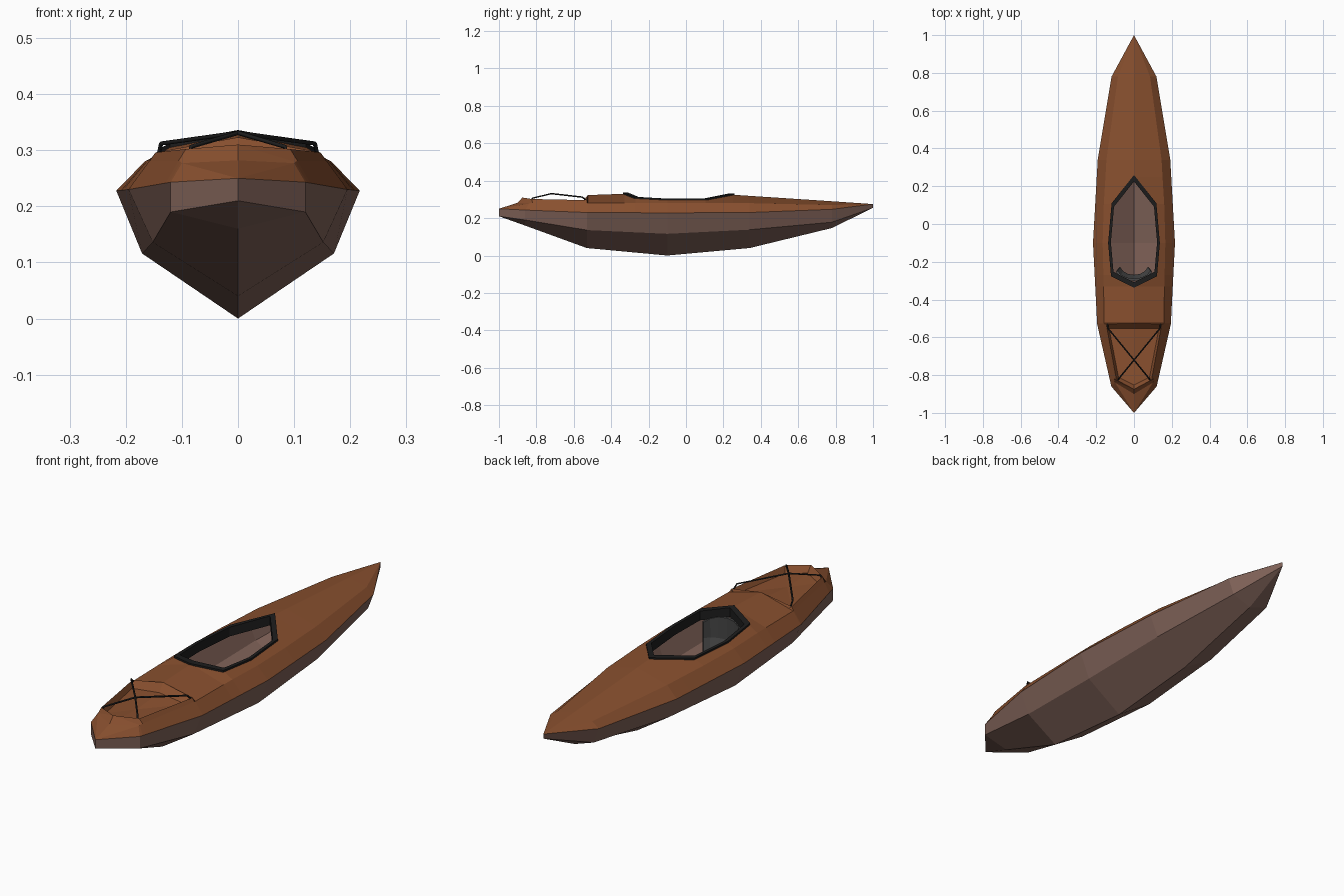
import bpy, bmesh, math
from mathutils import Vector

if "Cube" in bpy.data.objects:
    bpy.data.objects.remove(bpy.data.objects["Cube"])


def material(name, rgb):
    m = bpy.data.materials.new(name)
    m.diffuse_color = (*rgb, 1)
    m.use_nodes = True
    m.node_tree.nodes["Principled BSDF"].inputs["Base Color"].default_value = m.diffuse_color
    return m


WOOD = material("deck_brown", (0.25, 0.08, 0.028))
HULL = material("hull_mauve", (0.22, 0.125, 0.10))
BLACK = material("black", (0.012, 0.012, 0.012))
GREY = material("seat_grey", (0.06, 0.06, 0.06))


def loft(name, rows, mat, mirror=True, closed=False, thick=0):
    """Skin a list of equal-length point rows; optionally mirror across x."""
    bm = bmesh.new()
    grid = [[bm.verts.new(p) for p in r] for r in rows]
    pairs = list(zip(grid, grid[1:]))
    if closed:
        pairs.append((grid[-1], grid[0]))
    for a, b in pairs:
        for i in range(len(a) - 1):
            bm.faces.new((a[i], b[i], b[i + 1], a[i + 1]))
    bmesh.ops.remove_doubles(bm, verts=bm.verts, dist=0.0005)
    if mirror:
        geo = bm.verts[:] + bm.edges[:] + bm.faces[:]
        bmesh.ops.mirror(bm, geom=geo, axis='X', merge_dist=0.0005)
        bmesh.ops.remove_doubles(bm, verts=bm.verts, dist=0.0005)
    bmesh.ops.recalc_face_normals(bm, faces=bm.faces)
    me = bpy.data.meshes.new(name)
    bm.to_mesh(me)
    bm.free()
    me.materials.append(mat)
    ob = bpy.data.objects.new(name, me)
    bpy.context.collection.objects.link(ob)
    if thick:
        s = ob.modifiers.new("thickness", 'SOLIDIFY')
        s.thickness = thick
        s.offset = 0
    return ob


# hull: station y, gunwale x z, chine x z, keel z
stations = [
    (-1.00, 0.000, 0.250, 0.000, 0.210, 0.210),
    (-0.86, 0.120, 0.243, 0.120, 0.190, 0.160),
    (-0.53, 0.195, 0.230, 0.152, 0.136, 0.040),
    (-0.10, 0.217, 0.228, 0.171, 0.116, 0.000),
    (0.34, 0.192, 0.230, 0.152, 0.138, 0.040),
    (0.78, 0.119, 0.247, 0.092, 0.178, 0.147),
    (1.00, 0.000, 0.275, 0.000, 0.255, 0.255),
]
loft("hull", [[(gx, y, gz), (cx, y, cz), (0, y, kz)]
              for y, gx, gz, cx, cz, kz in stations], HULL)


def gunwale(y):
    for a, b in zip(stations, stations[1:]):
        if y <= b[0]:
            t = (y - a[0]) / (b[0] - a[0])
            return (a[1] + t * (b[1] - a[1]), y, a[2] + t * (b[2] - a[2]))


# deck: gunwale y, shoulder point, inner point (centre ridge or opening edge)
rear_well = [(0, -0.875, 0.31), (0.093, -0.825, 0.302),
             (0.147, -0.53, 0.296), (0, -0.525, 0.323)]
cockpit = [(0, -0.33, 0.33), (0.118, -0.27, 0.307), (0.133, -0.10, 0.298),
           (0.115, 0.105, 0.298), (0, 0.25, 0.325)]
deck = [
    (-1.00, (0, -1.0, 0.25), (0, -1.0, 0.25)),
    (-0.86, (0.10, -0.84, 0.277), (0, -0.90, 0.282)),
    (-0.845, (0.102, -0.835, 0.279), rear_well[0]),
    (-0.82, (0.106, -0.82, 0.281), rear_well[1]),
    (-0.53, (0.157, -0.53, 0.281), rear_well[2]),
    (-0.525, (0.158, -0.525, 0.281), rear_well[3]),
    (-0.33, (0.161, -0.33, 0.282), cockpit[0]),
    (-0.27, (0.162, -0.27, 0.282), cockpit[1]),
    (-0.10, (0.166, -0.10, 0.280), cockpit[2]),
    (0.105, (0.160, 0.105, 0.280), cockpit[3]),
    (0.25, (0.151, 0.25, 0.280), cockpit[4]),
    (0.34, (0.146, 0.34, 0.280), (0, 0.34, 0.319)),
    (0.78, (0.085, 0.78, 0.270), (0, 0.78, 0.290)),
    (1.00, (0, 1.0, 0.275), (0, 1.0, 0.275)),
]
loft("deck", [[gunwale(y), s, i] for y, s, i in deck], WOOD)

# sunken cargo well in the deck
floor = [(0, -0.853, 0.281), (0.082, -0.812, 0.274),
         (0.132, -0.553, 0.272), (0, -0.553, 0.288)]
loft("cargo_well", [[r, f, (0, -0.71, 0.274)]
                    for r, f in zip(rear_well, floor)], WOOD)

# cockpit coaming: closed band following the opening
centre = Vector((0, -0.06, 0))
ring = cockpit + [(-x, y, z) for x, y, z in cockpit[-2:0:-1]]


def band(p):
    def at(scale, dz):
        return (p[0] * scale, centre.y + (p[1] - centre.y) * scale, p[2] + dz)
    return [at(1.03, -0.006), at(1.03, 0.006), at(0.92, 0.006),
            at(0.92, -0.035), at(0.98, -0.035), at(1.03, -0.006)]


loft("cockpit_rim", [band(p) for p in ring], BLACK, mirror=False, closed=True)

# curved seat back under the rear of the rim
seat = []
for i in range(7):
    a = math.radians(-75 + 25 * i)
    x, y = 0.095 * math.sin(a), -0.235 - 0.06 * math.cos(a)
    top = 0.262 + 0.035 * math.cos(a)
    seat.append([(x * 0.85, y + 0.02, 0.14), (x, y, 0.20), (x, y, top)])
loft("seat_back", seat, GREY, mirror=False, thick=0.012)

# crossed elastic cords over the well
for side, label in ((1, "right"), (-1, "left")):
    path = [(0.142, -0.527, 0.288), (0.137, -0.553, 0.312), (0, -0.72, 0.331),
            (-0.084, -0.823, 0.306), (-0.09, -0.836, 0.276)]
    cu = bpy.data.curves.new("cord_" + label, 'CURVE')
    cu.dimensions = '3D'
    cu.bevel_depth = 0.004
    cu.bevel_resolution = 0
    cu.use_fill_caps = True
    sp = cu.splines.new('POLY')
    sp.points.add(len(path) - 1)
    for pt, (x, y, z) in zip(sp.points, path):
        pt.co = (x * side, y, z, 1)
    cu.materials.append(BLACK)
    bpy.context.collection.objects.link(bpy.data.objects.new("cord_" + label, cu))
